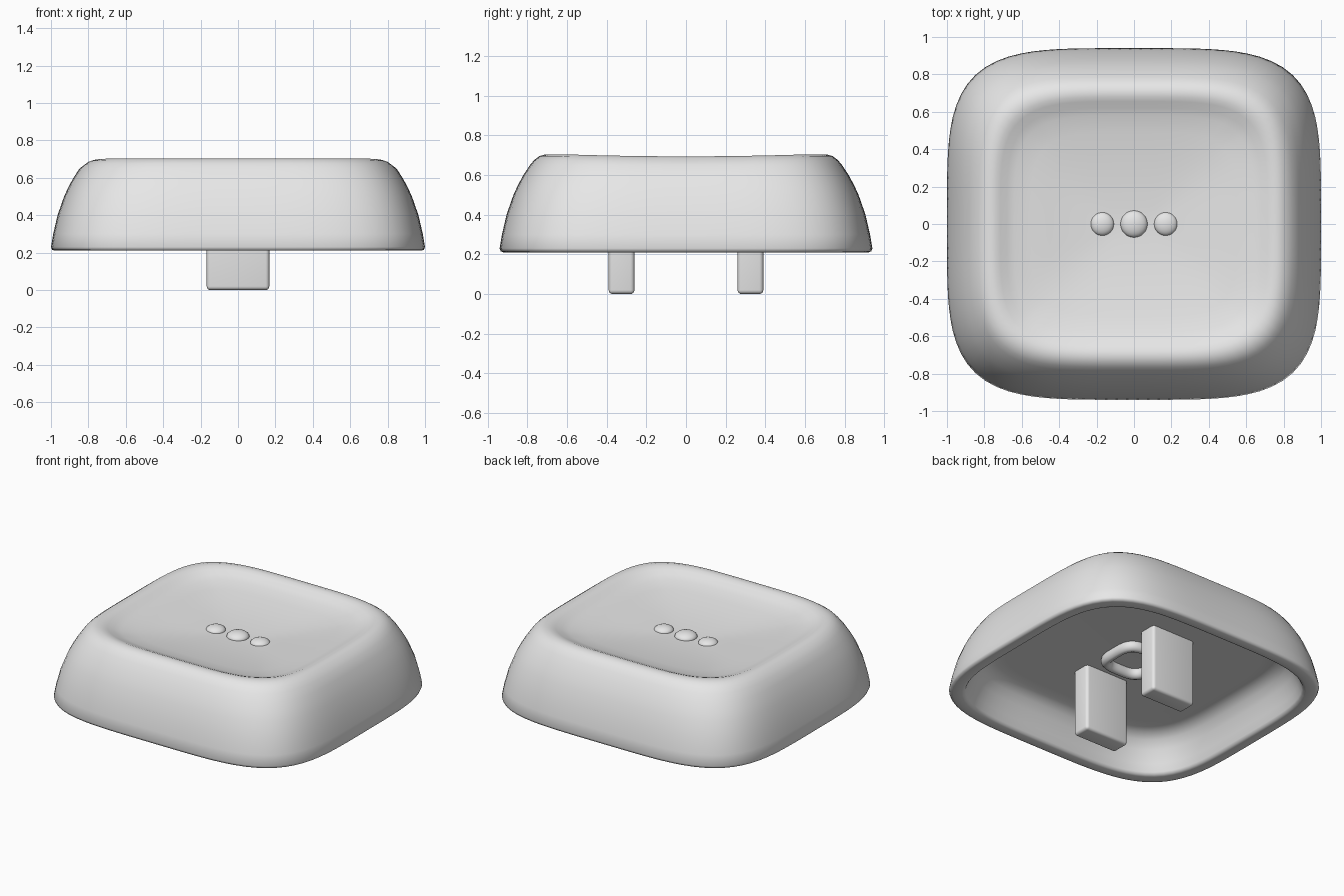
import bpy, bmesh, math

cube = bpy.data.objects.get("Cube")
if cube:
    bpy.data.objects.remove(cube, do_unlink=True)

GREY = (0.8, 0.8, 0.8, 1.0)
plastic = bpy.data.materials.new("grey plastic")
plastic.use_nodes = True
plastic.diffuse_color = GREY
plastic.node_tree.nodes["Principled BSDF"].inputs["Base Color"].default_value = GREY

HALF_X, HALF_Y = 1.0, 0.94


def finish(bm, name, angle=50):
    """Turn a bmesh into a smooth shaded object."""
    bmesh.ops.recalc_face_normals(bm, faces=bm.faces)
    mesh = bpy.data.meshes.new(name)
    bm.to_mesh(mesh)
    bm.free()
    mesh.materials.append(plastic)
    obj = bpy.data.objects.new(name, mesh)
    bpy.context.collection.objects.link(obj)
    bpy.ops.object.select_all(action="DESELECT")
    obj.select_set(True)
    bpy.context.view_layer.objects.active = obj
    bpy.ops.object.shade_smooth_by_angle(angle=math.radians(angle))
    return obj


def squircle_ring(bm, a, b, z, power, count=112):
    """One loop of vertices around a rounded square."""
    ring = []
    for i in range(count):
        t = math.tau * i / count
        c, s = math.cos(t), math.sin(t)
        r = (abs(c) ** power + abs(s) ** power) ** (-1 / power)
        ring.append(bm.verts.new((a * r * c, b * r * s, z)))
    return ring


def loft(name, profile, half_x, half_y, power, closed):
    """Skin rounded-square loops given as (inset, height)."""
    bm = bmesh.new()
    rings = [squircle_ring(bm, half_x - d, half_y - d, z, power) for d, z in profile]
    pairs = list(zip(rings, rings[1:]))
    if closed:
        pairs.append((rings[-1], rings[0]))
    else:
        bm.faces.new(rings[0])
        bm.faces.new(rings[-1])
    for low, high in pairs:
        for i in range(len(low)):
            j = (i + 1) % len(low)
            bm.faces.new((low[i], low[j], high[j], high[i]))
    # The side rims sag slightly in the middle
    for v in bm.verts:
        if v.co.z > 0.65 and abs(v.co.x) > abs(v.co.y):
            v.co.z -= 0.01 * max(0, 1 - (v.co.y / 0.6) ** 2)
    return finish(bm, name)


# Hollow cap: underside, inner wall, lip, outer wall, rim, then the dished top
inner = [(0.3, 0.46), (0.24, 0.458), (0.2, 0.445), (0.165, 0.415), (0.135, 0.36),
         (0.105, 0.28), (0.09, 0.23), (0.083, 0.216), (0.067, 0.21)]
outer = [(0.02, 0.21), (0.006, 0.215), (0, 0.23), (0.012, 0.3), (0.035, 0.4),
         (0.07, 0.5), (0.093, 0.55), (0.12, 0.6), (0.153, 0.65), (0.175, 0.676),
         (0.2, 0.695), (0.23, 0.704), (0.26, 0.702), (0.285, 0.692), (0.32, 0.676)]
dish = [(d, 0.6 + 0.15 * (HALF_X - d) ** 2) for d in (0.36, 0.45, 0.55, 0.65, 0.75, 0.85, 0.91)]
loft("cap_shell", inner + outer + dish, HALF_X, HALF_Y, 4.2, False)

# Raised ring under the cap
tube = [(0.03 - 0.03 * math.cos(math.tau * k / 12),
         0.44 + 0.04 * math.sin(math.tau * k / 12)) for k in range(12)]
loft("underside_ring", tube, 0.18, 0.18, 3.5, True)

# Two mounting legs
for side, label in ((-1, "front"), (1, "back")):
    bm = bmesh.new()
    bmesh.ops.create_cube(bm, size=1)
    for v in bm.verts:
        v.co = (v.co.x * 0.335, v.co.y * 0.13 + side * 0.325, (v.co.z + 0.5) * 0.48)
    bmesh.ops.bevel(bm, geom=bm.edges[:], offset=0.02, segments=4,
                    profile=0.5, affect="EDGES")
    finish(bm, label + "_leg", 40)

# Three low domes in the middle of the dish
for x, radius, label in ((-0.17, 0.0625, "right"), (0, 0.072, "middle"), (0.17, 0.0625, "left")):
    bm = bmesh.new()
    bmesh.ops.create_uvsphere(bm, u_segments=32, v_segments=16, radius=radius)
    for v in bm.verts:
        v.co.x += x
        v.co.z = v.co.z * 0.5 + 0.601
    finish(bm, label + "_dome", 60)
